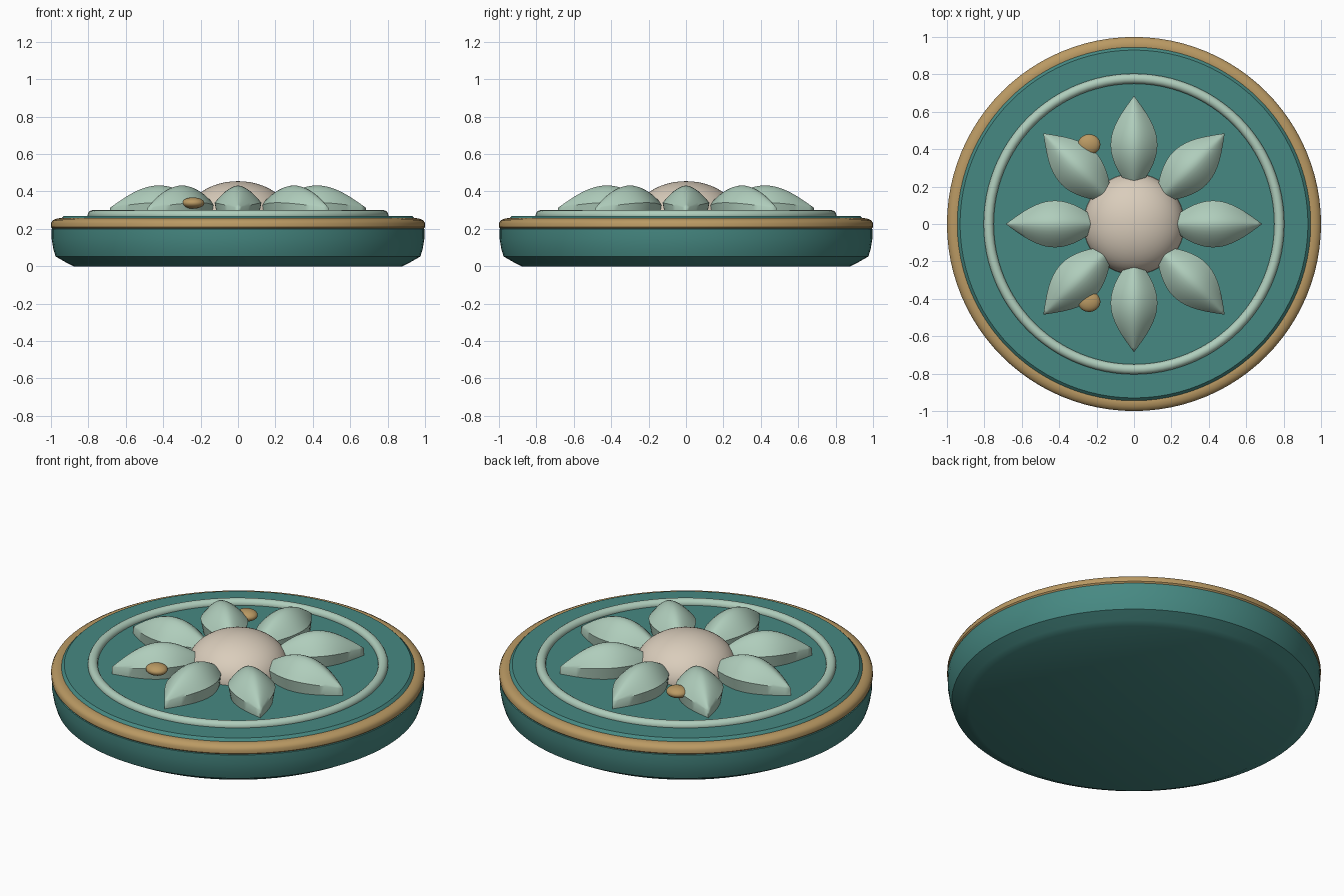
import bpy, bmesh, math
from mathutils import Matrix

cube = bpy.data.objects.get("Cube")
if cube:
    bpy.data.objects.remove(cube, do_unlink=True)


def material(name, rgb):
    m = bpy.data.materials.new(name)
    m.use_nodes = True
    color = (*rgb, 1)
    m.diffuse_color = color
    m.node_tree.nodes["Principled BSDF"].inputs["Base Color"].default_value = color
    return m


teal = material("teal", (.062, .25, .225))
sage = material("sage", (.43, .61, .50))
gold = material("gold", (.49, .32, .125))
cream = material("cream", (.70, .61, .50))


def finish(bm, name, mat, angle=40):
    bmesh.ops.remove_doubles(bm, verts=bm.verts, dist=1e-4)
    bmesh.ops.recalc_face_normals(bm, faces=bm.faces)
    mesh = bpy.data.meshes.new(name)
    bm.to_mesh(mesh)
    bm.free()
    mesh.materials.append(mat)
    obj = bpy.data.objects.new(name, mesh)
    bpy.context.collection.objects.link(obj)
    bpy.ops.object.select_all(action='DESELECT')
    obj.select_set(True)
    bpy.context.view_layer.objects.active = obj
    bpy.ops.object.shade_smooth_by_angle(angle=math.radians(angle))
    return obj


def lathe(name, profile, mat, closed=False, angle=40):
    """Turn an (r, z) profile about the z axis."""
    bm = bmesh.new()
    verts = [bm.verts.new((r, 0, z)) for r, z in profile]
    pairs = list(zip(verts, verts[1:]))
    if closed:
        pairs.append((verts[-1], verts[0]))
    edges = [bm.edges.new(p) for p in pairs]
    bmesh.ops.spin(bm, geom=verts + edges, cent=(0, 0, 0), axis=(0, 0, 1),
                   angle=math.tau, steps=96)
    return finish(bm, name, mat, angle)


def ellipsoid(name, center, radii, mat):
    bm = bmesh.new()
    bmesh.ops.create_uvsphere(bm, u_segments=48, v_segments=24, radius=1)
    bm.transform(Matrix.Translation(center) @ Matrix.Diagonal((*radii, 1)))
    return finish(bm, name, mat)


def petal(name, turn):
    """Pointed domed petal with a thin side wall, lofted along its length."""
    bm = bmesh.new()
    steps, arc = 20, 12
    rows = []
    for i in range(steps + 1):
        t = i / steps
        s = math.sin(math.pi * t)
        r, w = .16 + .525 * t, .125 * s
        edge, ridge = .312 + .028 * s, .312 + .12 * s
        section = [(-.88 * w, .262)]
        for k in range(arc + 1):
            u = 2 * k / arc - 1
            section.append((w * u, edge + (ridge - edge) * (1 - abs(u) ** 1.7)))
        section.append((.88 * w, .262))
        rows.append([bm.verts.new((r, y, z)) for y, z in section])
    for a, b in zip(rows, rows[1:]):
        n = len(a)
        for k in range(n):
            bm.faces.new((a[k], a[(k + 1) % n], b[(k + 1) % n], b[k]))
    bm.transform(Matrix.Rotation(turn, 4, 'Z'))
    return finish(bm, name, sage)


# Round base and its gold rim
lathe("base_disc", [(0, 0), (.88, 0), (.915, .018), (.975, .052), (.987, .09),
                    (.997, .15), (.997, .20), (.945, .22), (.945, .255),
                    (.93, .27), (0, .27)], teal)
lathe("gold_rim", [(.94, .2), (.99, .2), (1, .21), (1, .23), (.992, .244),
                   (.975, .253), (.955, .257), (.94, .254)], gold, closed=True)

# Raised ring around the flower
lathe("raised_ring", [(.777 + .027 * math.cos(a * math.tau / 16),
                       .273 + .027 * math.sin(a * math.tau / 16))
                      for a in range(16)], sage, closed=True, angle=60)

# Flower
for i in range(8):
    petal(f"petal_{i + 1}", i * math.tau / 8)
ellipsoid("flower_center", (0, 0, .27), (.27, .27, .185), cream)

# Gold beads beside two petals
for side, y in (("front", -.415), ("back", .425)):
    ellipsoid(f"{side}_bead", (-.24, y, .338), (.06, .055, .03), gold)
